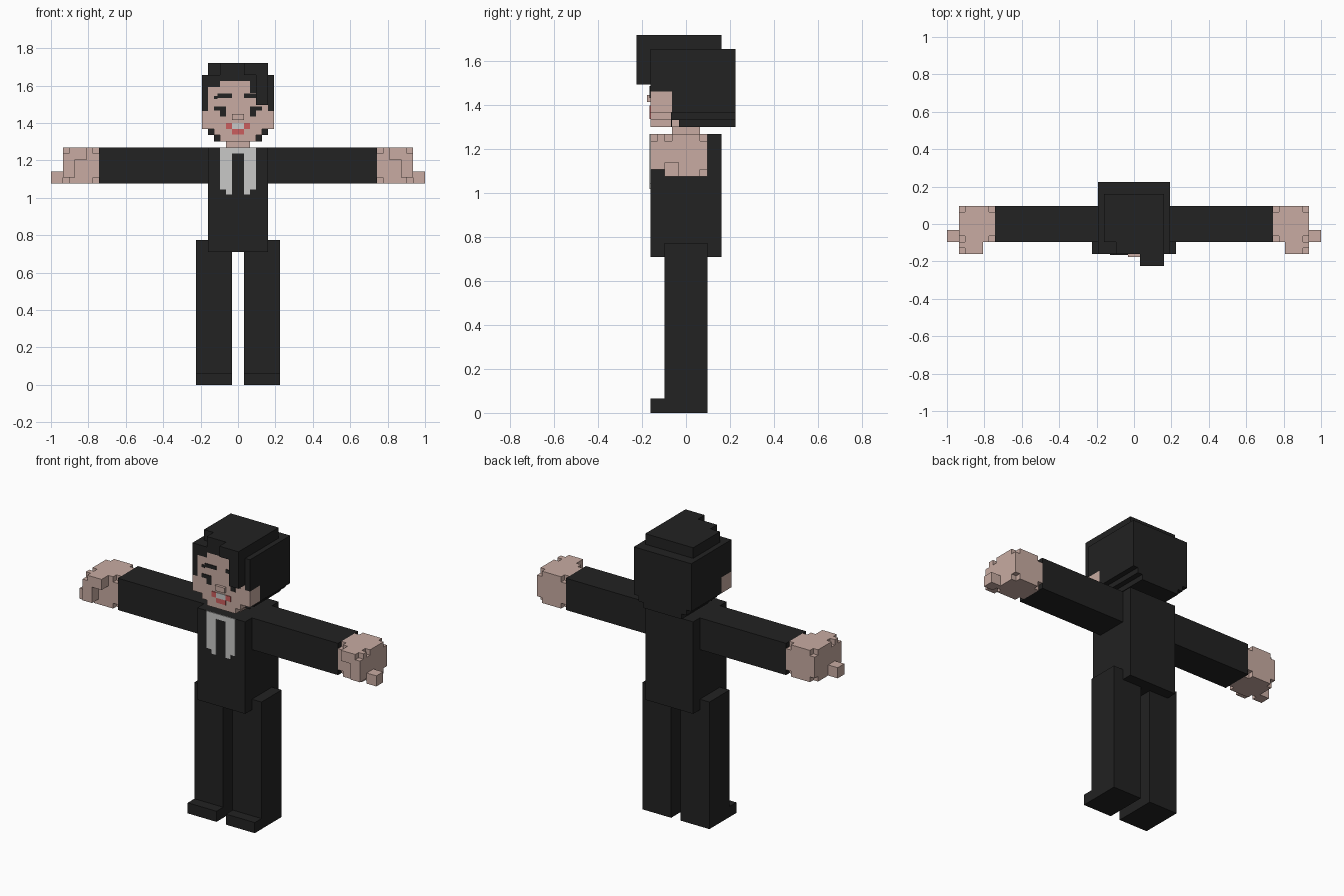
import bpy, bmesh
from mathutils import Matrix, Vector

if "Cube" in bpy.data.objects:
    bpy.data.objects.remove(bpy.data.objects["Cube"])

U = 2 / 62            # one block
SHOULDER = 1.27 / U   # torso top, in blocks
CHIN = SHOULDER + 1   # head bottom, in blocks


def material(name, rgb):
    m = bpy.data.materials.new(name)
    m.diffuse_color = (*rgb, 1)
    m.use_nodes = True
    m.node_tree.nodes["Principled BSDF"].inputs["Base Color"].default_value = m.diffuse_color
    return m


BLACK = material("black", (0.016, 0.016, 0.016))
SKIN = material("skin", (0.58, 0.41, 0.36))
WHITE = material("off_white", (0.58, 0.58, 0.57))
RED = material("lip_red", (0.60, 0.11, 0.11))


def part(name, mat, boxes, base=0.0, mirror=False):
    """Join boxes given as (x0, x1, y0, y1, z0, z1) in blocks."""
    bm = bmesh.new()
    sides = (1, -1) if mirror else (1,)
    for x0, x1, y0, y1, z0, z1 in boxes:
        for s in sides:
            centre = Vector((s * (x0 + x1) / 2, (y0 + y1) / 2, (z0 + z1) / 2 + base)) * U
            size = Vector((x1 - x0, y1 - y0, z1 - z0)) * U
            bmesh.ops.create_cube(bm, size=1, matrix=Matrix.Translation(centre) @ Matrix.Diagonal((*size, 1)))
    me = bpy.data.meshes.new(name)
    bm.to_mesh(me)
    bm.free()
    me.materials.append(mat)
    ob = bpy.data.objects.new(name, me)
    bpy.context.collection.objects.link(ob)
    return ob


def plate(name, mat, rects, base, y=-5, mirror=False, t=0.12):
    """Thin painted detail on a front surface, rects are (x0, x1, z0, z1)."""
    return part(name, mat, [(a, b, y - t, y, c, d) for a, b, c, d in rects], base, mirror)


# Legs, shoes, torso and sleeves
part("legs", BLACK, [(1, 7, -3, 3, 0, 24)], mirror=True)
part("shoe_toes", BLACK, [(1, 7, -5, -3, 0, 2)], mirror=True)
part("jacket", BLACK, [(-5, 5, -5, 5, 22, SHOULDER)])
part("sleeves", BLACK, [(5, 23, -3, 3, -6, 0)], SHOULDER, mirror=True)

# Hands: block with missing corners, curled fingers and thumb
part("hands", SKIN, [
    (24, 28, -3, 3, -6, 0), (23, 29, -2, 2, -6, 0), (23, 29, -3, 3, -5, -1),
    (25, 28, -5, -3, -2, 0), (28, 29, -5, -3, -2, -1), (28, 29, -4, -3, -1, 0),
    (27, 29, -5, -3, -5, -2), (29, 31, -3, -1, -6, -4)], SHOULDER, mirror=True)

# Shirt front and tie gap
plate("shirt", WHITE, [(1, 2, -7.8, -1), (2, 3, -7, -1)], SHOULDER, mirror=True)
plate("collar", WHITE, [(-3, 3, -1, 0)], SHOULDER)

# Neck and stepped face
part("neck", SKIN, [(-2, 2, -2, 2, 0, 1)], SHOULDER)
part("face", SKIN, [
    (-3, 3, -5, -1, 0, 1), (-4, 4, -5, -2, 1, 2), (-6, 6, -5, -2, 2, 5),
    (-5, 5, -5, -2, 5, 6), (-5, 3, -5, -2, 6, 8), (-5, 2, -5, -2, 8, 9),
    (-3, 2, -5, -2, 9, 10)], CHIN)
part("nose", SKIN, [(-1, 1, -5.5, -5, 3.5, 4.5)], CHIN)

# Hair: back mass, temples, parting, crown and front quiff
part("hair_back", BLACK, [
    (-4, 4, -1, 7, 0, 1), (-5, 5, -2, 7, 1, 2), (-6, 6, -2, 7, 2, 11)], CHIN)
part("hair_temples", BLACK, [(5, 6, -5, -2, 5, 10)], CHIN, mirror=True)
part("hairline", BLACK, [
    (-6, 6, -5, -2, 10, 11), (-5, -3, -5, -2, 9, 10),
    (2, 5, -5, -2, 8, 10), (3, 5, -5, -2, 6, 8)], CHIN)
part("hair_crown", BLACK, [(-5, 5, -3, 5, 11, 13), (-3, 5, -5, -3, 11, 13)], CHIN)
part("hair_quiff", BLACK, [(1, 5, -7, -5, 11, 13), (3, 5, -7, -5, 6, 11)], CHIN)

# Painted face details
plate("eyebrows", BLACK, [(1, 3.4, 7.2, 7.9), (3.4, 4, 7, 7.5)], CHIN, mirror=True)
plate("eyes", BLACK, [(2, 4, 5.1, 5.8), (2, 3, 4.1, 5.1)], CHIN, mirror=True)
plate("jaw_hair", BLACK, [(4, 5, 1, 2), (3, 4, 0, 1)], CHIN, y=-2, mirror=True)
plate("lips", RED, [(1, 2, 2, 3), (0, 1, 1.1, 2)], CHIN, mirror=True)
plate("teeth", WHITE, [(-1, 1, 2, 3)], CHIN)
